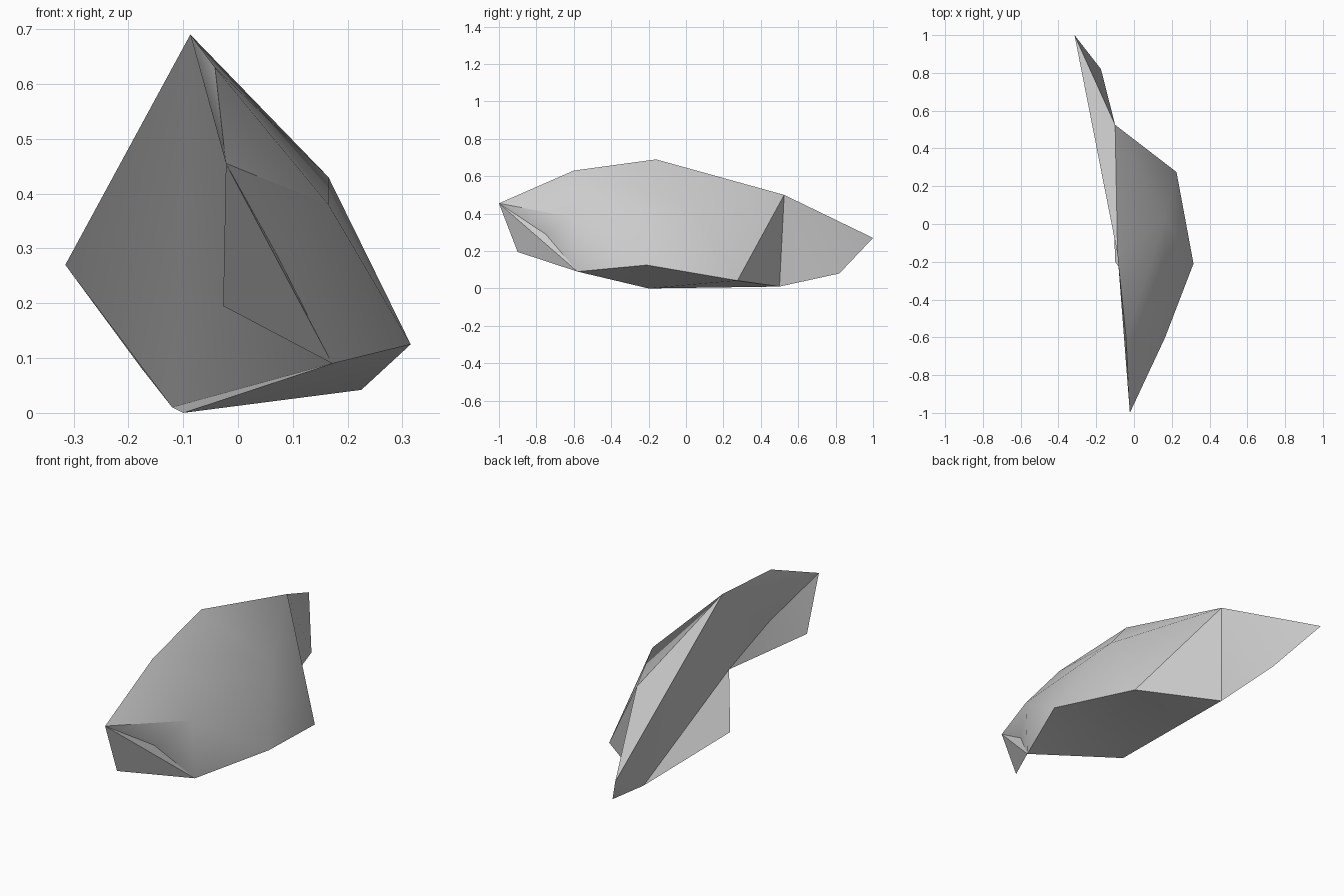
import bpy, bmesh, math

if "Cube" in bpy.data.objects:
    bpy.data.objects.remove(bpy.data.objects["Cube"])

# Corner points of the shard, one letter each
P = {
    "A": (-.022, -1.0, .455), "B": (-.027, -.9, .195), "C": (.172, -.58, .09),
    "D": (-.042, -.6, .63), "E": (-.087, -.16, .69), "F": (-.1, .525, .5),
    "G": (-.315, 1.0, .27), "H": (-.175, .82, .08), "I": (-.12, .5, .01),
    "J": (-.1, -.2, 0), "K": (.315, -.21, .125), "L": (.225, .275, .042),
    "M": (.165, -.6, .38), "N": (.165, .025, .43), "P": (.07, -.75, .29),
}

stone = bpy.data.materials.new("grey stone")
stone.diffuse_color = (.6, .6, .6, 1)
stone.use_nodes = True
stone.node_tree.nodes["Principled BSDF"].inputs["Base Color"].default_value = stone.diffuse_color


def make(name, faces, angle):
    bm = bmesh.new()
    verts = {k: bm.verts.new(P[k]) for k in sorted(set("".join(faces)))}
    for f in faces:
        bm.faces.new([verts[k] for k in f])
    bmesh.ops.recalc_face_normals(bm, faces=bm.faces)
    me = bpy.data.meshes.new(name)
    bm.to_mesh(me)
    bm.free()
    me.materials.append(stone)
    ob = bpy.data.objects.new(name, me)
    bpy.context.collection.objects.link(ob)
    bpy.ops.object.select_all(action="DESELECT")
    ob.select_set(True)
    bpy.context.view_layer.objects.active = ob
    bpy.ops.object.shade_smooth_by_angle(angle=math.radians(angle))


# Panels of the main shard
outer = ["ADM", "DEN", "EFN", "FLN", "LKN", "KMN", "MDN"]
broken_side = ["EGI", "GHI", "EIC", "ECP", "EPA", "EAD"]
tip = ["EFG", "FGH", "FHI", "FIL"]
front_break = ["AMP", "MCP", "MKC"]
underside = ["CKJ", "KLJ", "LIJ", "IJC"]
make("stone_shard", outer + broken_side + tip + front_break + underside, 40)

# Thin splinter on the front end
make("front_splinter", ["ABC", "ABP", "BCP", "APC"], 30)
